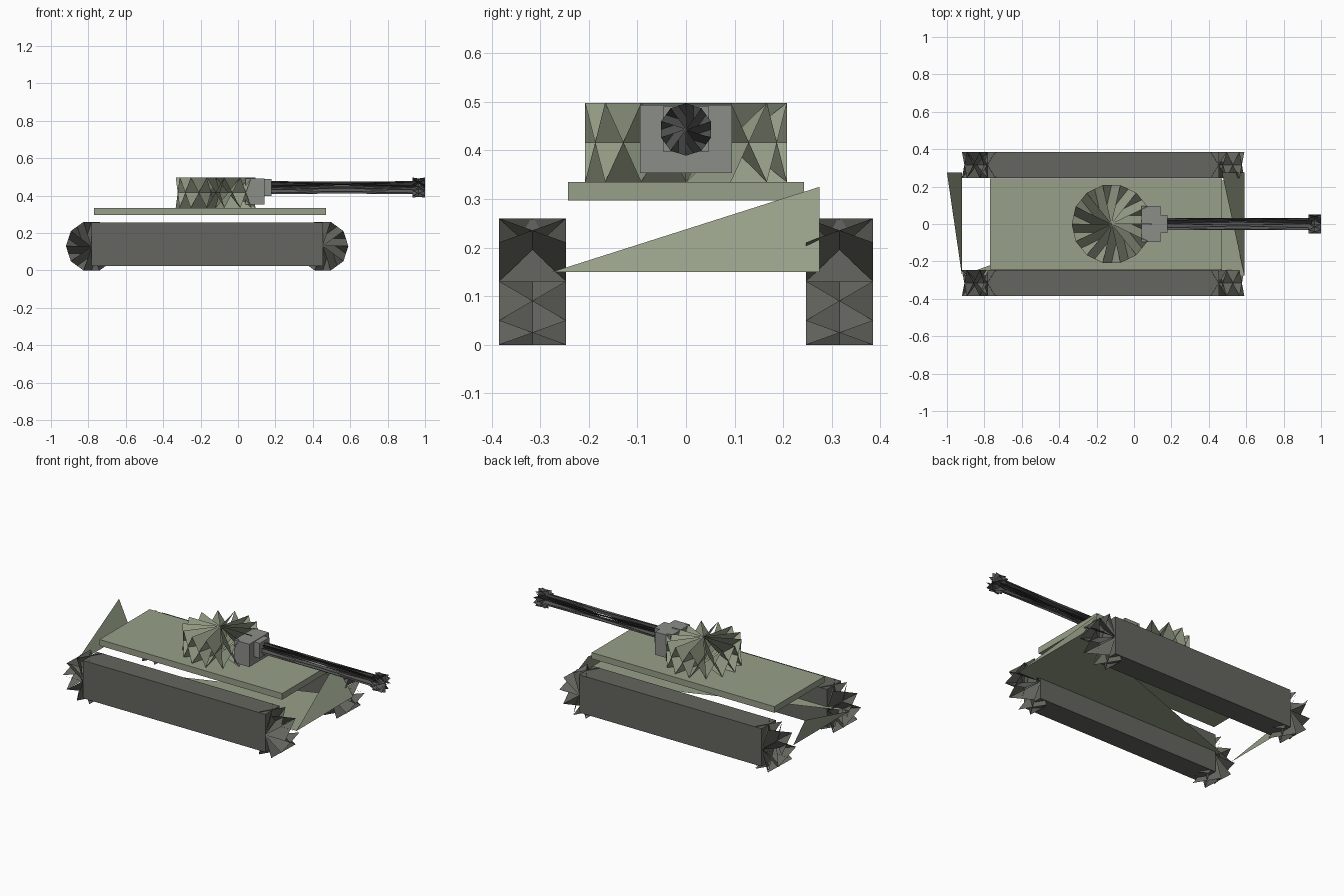
import bpy
from math import sin, cos, pi
from mathutils import Vector

if "Cube" in bpy.data.objects:
    bpy.data.objects.remove(bpy.data.objects["Cube"])


def material(name, rgb):
    m = bpy.data.materials.new(name)
    m.diffuse_color = (*rgb, 1)
    m.use_nodes = True
    m.node_tree.nodes["Principled BSDF"].inputs["Base Color"].default_value = m.diffuse_color
    return m


GREEN = material("green_paint", (0.31, 0.35, 0.25))
DARK = material("dark_track", (0.13, 0.13, 0.115))
STEEL = material("gun_steel", (0.09, 0.09, 0.09))
GREY = material("mantlet_grey", (0.26, 0.27, 0.25))


def mesh(name, verts, faces, mat):
    me = bpy.data.meshes.new(name)
    me.from_pydata(verts, [], faces)
    me.materials.append(mat)
    ob = bpy.data.objects.new(name, me)
    bpy.context.collection.objects.link(ob)
    return ob


def box(name, lo, hi, mat):
    lo, hi = Vector(lo), Vector(hi)
    bpy.ops.mesh.primitive_cube_add(size=1, location=(lo + hi) / 2)
    ob = bpy.context.object
    ob.name, ob.scale = name, hi - lo
    ob.data.materials.append(mat)
    return ob


def bladed_drum(name, axis, start, end, r, n, mat):
    """Low-poly drum whose wedges twist from one rim to the other, giving jagged rims."""
    start, end = Vector(start), Vector(end)
    u, v = [Vector(d) for d in {"x": ((0, 0, 1), (0, 1, 0)),
                                "y": ((1, 0, 0), (0, 0, 1)),
                                "z": ((1, 0, 0), (0, 1, 0))}[axis]]
    ring = [(u * cos(2 * pi * i / n) + v * sin(2 * pi * i / n)) * r for i in range(n)]
    verts = [start, end] + [start + p for p in ring] + [end + p for p in ring]
    faces = []
    for i in range(n):
        j = (i + 1) % n
        faces += [(1, 2 + n + i, 2 + j), (0, 2 + i, 2 + n + j)]
    return mesh(name, verts, faces, mat)


# Hull: open triangular plates for belly, nose and rear
w = 0.275
mesh("hull_plates",
     [(-0.92, -w, 0.15), (-0.92, w, 0.15), (0.59, -w, 0.15), (0.59, w, 0.15),
      (-1.0, w, 0.325), (0.47, w, 0.325)],
     [(0, 3, 2), (2, 3, 5), (0, 4, 1)], GREEN)

# Deck
box("deck", (-0.77, -0.243, 0.297), (0.47, 0.243, 0.335), GREEN)

# Tracks with toothed ends
for side, s in (("right", -1), ("left", 1)):
    y0, y1 = sorted((s * 0.247, s * 0.385))
    box(f"track_{side}", (-0.783, y0, 0.025), (0.455, y1, 0.257), DARK)
    for end, x in (("rear", -0.783), ("front", 0.453)):
        bladed_drum(f"track_end_{end}_{side}", "y", (x, y0, 0.13), (x, y1, 0.13),
                    0.137, 10, DARK)

# Turret
bladed_drum("turret", "z", (-0.12, 0, 0.335), (-0.12, 0, 0.498), 0.213, 14, GREEN)

# Gun mount, barrel and muzzle
box("gun_mantlet", (0.04, -0.095, 0.353), (0.143, 0.095, 0.493), GREY)
box("gun_collar", (0.143, -0.047, 0.398), (0.18, 0.047, 0.49), GREY)
bladed_drum("gun_barrel", "x", (0.16, 0, 0.443), (0.95, 0, 0.443), 0.035, 10, STEEL)
bladed_drum("gun_muzzle", "x", (0.932, 0, 0.443), (1.0, 0, 0.443), 0.054, 10, STEEL)
